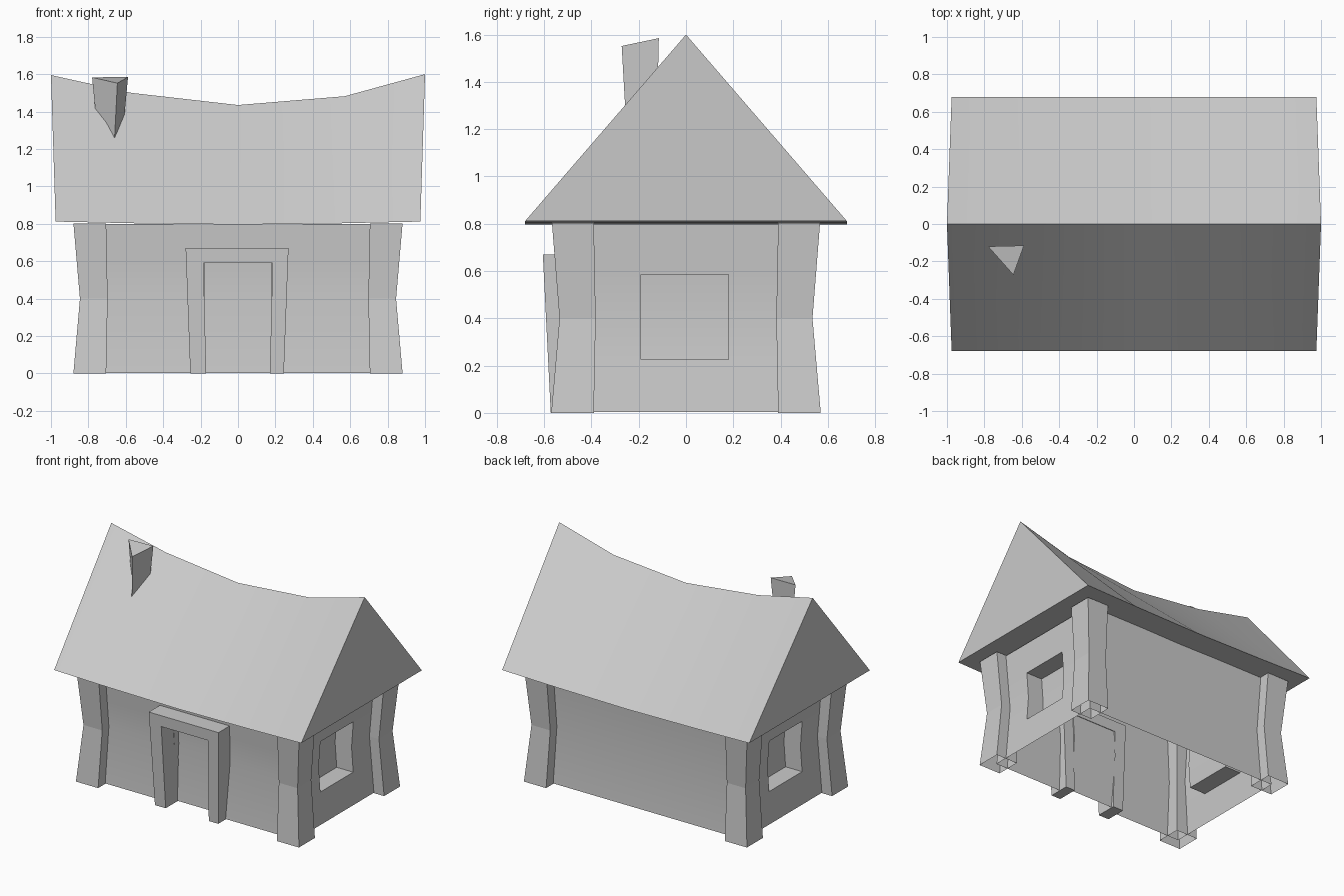
import bpy, math
from mathutils import Vector

if "Cube" in bpy.data.objects:
    bpy.data.objects.remove(bpy.data.objects["Cube"])


def make(name, verts, faces, smooth=False):
    me = bpy.data.meshes.new(name)
    me.from_pydata([tuple(v) for v in verts], [], faces)
    ob = bpy.data.objects.new(name, me)
    bpy.context.collection.objects.link(ob)
    bpy.ops.object.select_all(action='DESELECT')
    ob.select_set(True)
    bpy.context.view_layer.objects.active = ob
    bpy.ops.object.mode_set(mode='EDIT')
    bpy.ops.mesh.select_all(action='SELECT')
    bpy.ops.mesh.remove_doubles(threshold=0.0001)
    bpy.ops.object.mode_set(mode='OBJECT')
    if smooth:
        bpy.ops.object.shade_smooth_by_angle(angle=math.radians(30))
    return ob


def loft(name, rings, smooth=False, bottom=True):
    """Closed solid through rings of equal point count (counter-clockwise from above)."""
    n = len(rings[0])
    verts = [p for r in rings for p in r]
    faces = [(k * n + i, k * n + (i + 1) % n, (k + 1) * n + (i + 1) % n, (k + 1) * n + i)
             for k in range(len(rings) - 1) for i in range(n)]
    faces.append(tuple(range((len(rings) - 1) * n, len(rings) * n)))
    if bottom:
        faces.append(tuple(reversed(range(n))))
    return make(name, verts, faces, smooth)


def pinch(z):
    """Inward bend of the walls, deepest at mid height."""
    return 0.03 * max(0.0, 1 - abs(z - 0.4) / 0.4)


def wall(name, half, dist, angle, us=(), zs=(), depth=0.0):
    """Wall panel facing -y turned by angle; the span us/zs becomes a recess."""
    cols = [-1, *us, 1]
    rows = sorted({0.003, 0.4, 0.8, *zs})
    c, s = math.cos(angle), math.sin(angle)
    verts, faces = [], []

    def pt(u, z, d):
        u = u * (half - pinch(z)) if abs(u) == 1 else u
        y = -(dist - pinch(z)) + d
        verts.append((u * c - y * s, u * s + y * c, z))
        return len(verts) - 1

    def quad(*pts):
        faces.append([pt(*p) for p in pts])

    for a, b in zip(cols, cols[1:]):
        for lo, hi in zip(rows, rows[1:]):
            hole = us and a == us[0] and zs[0] <= lo and hi <= zs[1]
            d = depth if hole else 0
            quad((a, lo, d), (b, lo, d), (b, hi, d), (a, hi, d))
            if hole:
                quad((a, lo, 0), (a, lo, d), (a, hi, d), (a, hi, 0))
                quad((b, lo, d), (b, lo, 0), (b, hi, 0), (b, hi, d))
                if hi == zs[1]:
                    quad((a, hi, d), (b, hi, d), (b, hi, 0), (a, hi, 0))
                if lo == zs[0] and lo > 0.01:
                    quad((a, lo, 0), (b, lo, 0), (b, lo, d), (a, lo, d))
    return make(name, verts, faces, True)


# Walls: open below, with a door recess and a window recess at each end
wall("front_wall", 0.8, 0.49, 0, (-0.18, 0.18), (0.003, 0.59), 0.05)
wall("back_wall", 0.8, 0.49, math.pi)
wall("right_wall", 0.49, 0.8, math.pi / 2, (-0.19, 0.18), (0.225, 0.585), 0.13)
wall("left_wall", 0.49, 0.8, -math.pi / 2, (-0.18, 0.19), (0.225, 0.585), 0.13)

# Corner posts, pinched at mid height, hollow below
for sx, side in ((-1, "left"), (1, "right")):
    for sy, end in ((-1, "front"), (1, "back")):
        rings = []
        for z, ox, oy, i in ((0, 0.88, 0.57, 0), (0.4, 0.845, 0.535, 0.008), (0.803, 0.88, 0.567, 0)):
            ix, iy = 0.705 - i, 0.39 - i
            ring = [(sx * x, sy * y, z) for x, y in ((ix, iy), (ox, iy), (ox, oy), (ix, oy))]
            rings.append(ring if sx * sy > 0 else ring[::-1])
        loft(f"{end}_{side}_post", rings, bottom=False)

# Door frame: a flared arch leaning forward
outline = [(-0.255, 0), (-0.17, 0), (-0.185, 0.59), (0.185, 0.59),
           (0.17, 0), (0.245, 0), (0.27, 0.67), (-0.28, 0.67)]
front = [(x, -0.572 - 0.05 * z, z) for x, z in outline]
back = [(x, -0.42, z) for x, z in outline]
faces = [(0, 1, 2, 7), (2, 3, 6, 7), (3, 4, 5, 6)]
faces += [tuple(8 + i for i in reversed(f)) for f in faces]
faces += [(i, 8 + i, 8 + (i + 1) % 8, (i + 1) % 8) for i in range(8)]
make("door_frame", front + back, faces)

# Roof: triangular sections along x with a sagging ridge
sections = [(-1, 1.595, 0.812), (-0.57, 1.5, 0.803), (0, 1.435, 0.796),
            (0.57, 1.482, 0.803), (1, 1.6, 0.812)]
rings = [[(x * 0.975, -0.68, e), (x * 0.975, 0.68, e), (x, 0, r)] for x, r, e in sections]
loft("roof", rings, True)

# Chimney: three-sided, narrowing downwards
top = [(-0.78, -0.12, 1.583), (-0.645, -0.272, 1.552), (-0.588, -0.115, 1.585)]
base = [(-0.742, -0.128, 1.2), (-0.663, -0.252, 1.2), (-0.624, -0.124, 1.2)]
loft("chimney", [base, top])
